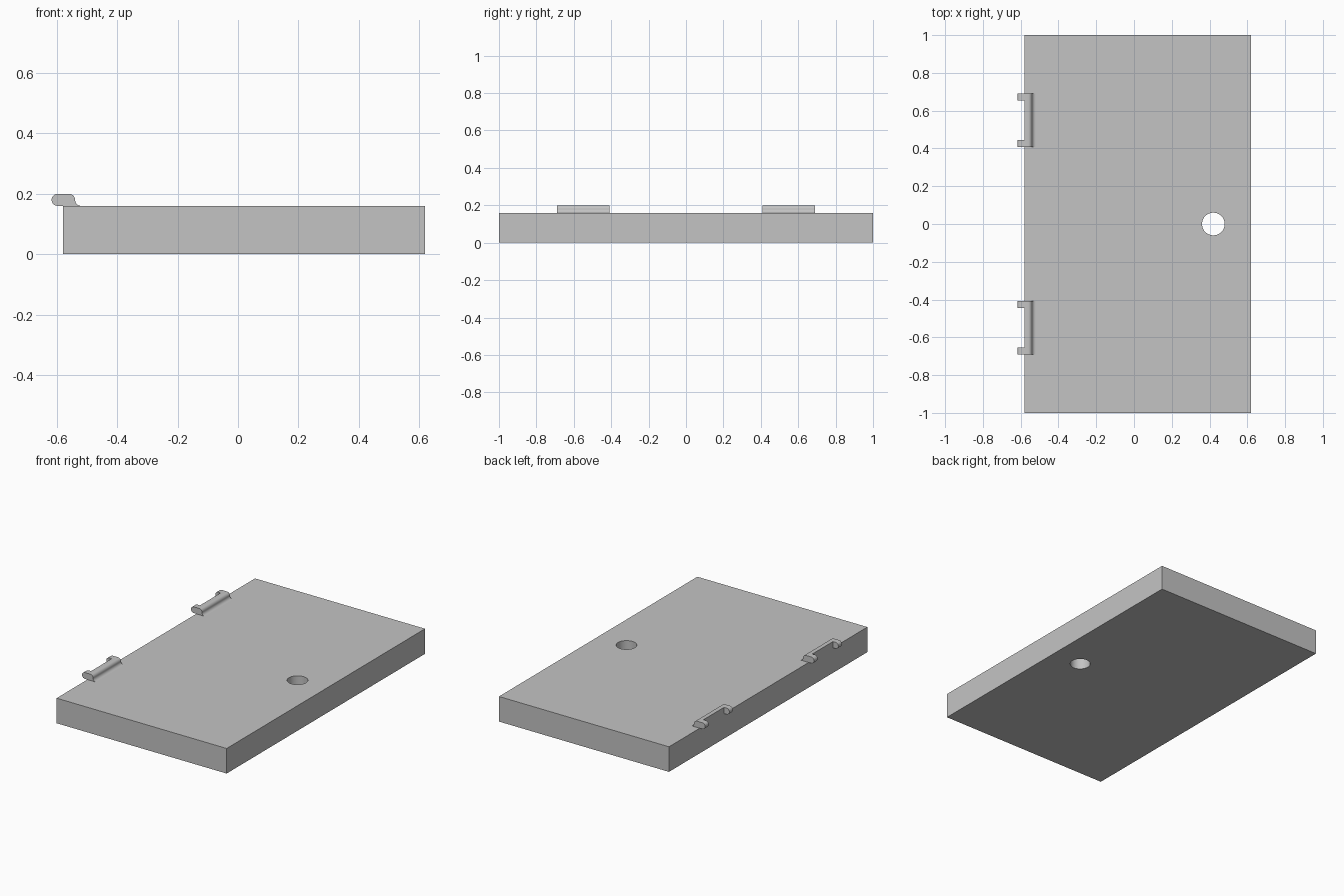
import bpy
import bmesh
from math import cos, sin, pi

cube = bpy.data.objects.get("Cube")
if cube:
    bpy.data.objects.remove(cube, do_unlink=True)

grey = bpy.data.materials.new("plain grey")
grey.use_nodes = True
grey.diffuse_color = (0.55, 0.55, 0.55, 1)
grey.node_tree.nodes["Principled BSDF"].inputs["Base Color"].default_value = grey.diffuse_color

TOP = 0.16     # height of the panel's upper face
R = 0.02       # radius of the clip's rounded edges
EDGE = -0.58   # panel edge that carries the clips


def arc(cx, cz, start, end, steps=10):
    angles = [start + (end - start) * i / steps for i in range(steps + 1)]
    return [(cx + R * cos(a), cz + R * sin(a)) for a in angles]


def extrude_profile(bm, points, y0, y1):
    face = bm.faces.new([bm.verts.new((x, y0, z)) for x, z in points])
    moved = bmesh.ops.extrude_face_region(bm, geom=[face])["geom"]
    verts = [v for v in moved if isinstance(v, bmesh.types.BMVert)]
    bmesh.ops.translate(bm, vec=(0, y1 - y0, 0), verts=verts)


def finish(bm, name):
    bmesh.ops.recalc_face_normals(bm, faces=bm.faces[:])
    mesh = bpy.data.meshes.new(name)
    bm.to_mesh(mesh)
    bm.free()
    mesh.materials.append(grey)
    obj = bpy.data.objects.new(name, mesh)
    bpy.context.collection.objects.link(obj)
    return obj


def smooth(obj):
    bpy.ops.object.select_all(action="DESELECT")
    obj.select_set(True)
    bpy.context.view_layer.objects.active = obj
    bpy.ops.object.shade_smooth_by_angle()


# Panel
bm = bmesh.new()
extrude_profile(bm, [(EDGE, 0), (0.62, 0), (0.62, TOP), (EDGE, TOP)], -1, 1)
panel = finish(bm, "panel")

# Round hole right through the panel
bpy.ops.mesh.primitive_cylinder_add(vertices=48, radius=0.06, depth=1, location=(0.42, 0, 0))
cutter = bpy.context.object
cutter.name = "hole_cutter"
cutter.data.materials.append(grey)
hole = panel.modifiers.new("hole", "BOOLEAN")
hole.operation = "DIFFERENCE"
hole.solver = "EXACT"
hole.object = cutter
bpy.context.view_layer.objects.active = panel
bpy.ops.object.modifier_apply(modifier=hole.name)
bpy.data.objects.remove(cutter, do_unlink=True)
smooth(panel)

# Clip cross-section: rounded shoulder flowing into a fillet on the panel
mid = TOP + R
shoulder = arc(EDGE + R, mid, pi / 2, 0)
fillet = arc(EDGE + 3 * R, mid, pi, 1.5 * pi)[1:]
bar = [(EDGE, TOP)] + [(EDGE, TOP + 2 * R)] + shoulder + fillet
# Prongs share the section but reach past the edge with a round nose
nose = arc(EDGE - R + 0.002, mid, 1.5 * pi, pi / 2)
prong = nose + shoulder + fillet

# Two clips, each a bar between two prongs
for name, side in (("front_clip", -1), ("back_clip", 1)):
    bm = bmesh.new()
    for section, inner, outer in ((prong, 0.408, 0.445), (bar, 0.445, 0.653), (prong, 0.653, 0.69)):
        extrude_profile(bm, section, side * inner, side * outer)
    smooth(finish(bm, name))
